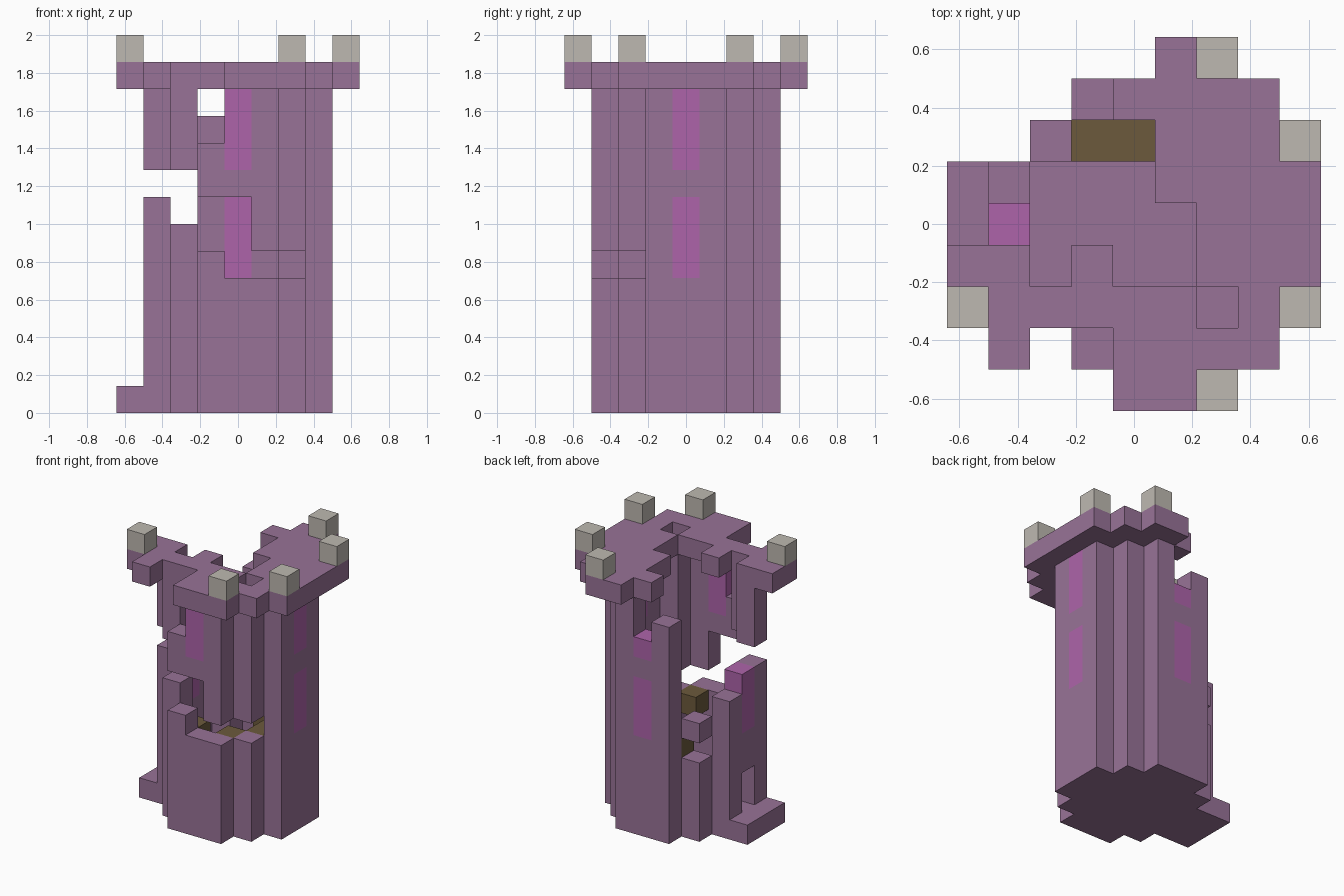
import bpy
import bmesh
from mathutils import Vector

UNIT = 1 / 7  # edge of one block

old = bpy.data.objects.get("Cube")
if old:
    bpy.data.objects.remove(old, do_unlink=True)


def make_material(name, color):
    mat = bpy.data.materials.new(name)
    mat.use_nodes = True
    mat.diffuse_color = (*color, 1)
    bsdf = next(n for n in mat.node_tree.nodes if n.type == 'BSDF_PRINCIPLED')
    bsdf.inputs["Base Color"].default_value = (*color, 1)
    bsdf.inputs["Roughness"].default_value = 0.9
    return mat


purple = make_material("purple_stone", (0.314, 0.171, 0.309))
magenta = make_material("magenta_glass", (0.423, 0.127, 0.402))
brown = make_material("brown_wood", (0.150, 0.102, 0.045))
grey = make_material("grey_stone", (0.515, 0.485, 0.440))

blocks = {}  # (x, y, layer) -> part name


def fill(part, columns, bottom, top):
    """Stack blocks of one part from layer bottom up to, not including, top."""
    for x, y in columns:
        for z in range(bottom, top):
            blocks[x, y, z] = part


def carve(columns, bottom, top):
    for x, y in columns:
        for z in range(bottom, top):
            blocks.pop((x, y, z), None)


def plan(rows):
    """Columns marked # in a map whose first row is the back."""
    half = len(rows) // 2
    return [(i - half, half - j) for j, row in enumerate(rows)
            for i, mark in enumerate(row) if mark == "#"]


WALL_TOP, CAP_TOP = 12, 13

# Round-cornered foundation, doorstep and ring wall
disc = plan(["..###..", ".#####.", "#######", "#######", "#######", ".#####.", "..###.."])
ring = plan(["..###..", ".#...#.", "#.....#", "#.....#", "#.....#", ".#...#.", "..###.."])
fill("foundation", disc, 0, 1)
fill("doorstep", [(-4, -1), (-4, 0), (-4, 1)], 0, 1)
fill("tower_wall", ring, 1, WALL_TOP)

# Two storeys of windows on each side
window_columns = [(3, 0), (-3, 0), (0, 3), (0, -3)]
fill("lower_windows", window_columns, 5, 8)
fill("upper_windows", window_columns, 9, 12)

# Doorway
carve([(-3, 0)], 1, 3)

# Breach in the front wall
carve([(0, -3), (1, -3), (2, -2)], 5, 6)
carve([(-1, -3), (0, -3)], 6, 8)
carve([(-1, -3)], 10, WALL_TOP)

# Ruined left-hand side and back corner
carve([(-2, -2)], 7, 9)
carve([(-3, -1)], 8, 9)
carve([(-3, 0)], 8, WALL_TOP)
carve([(-3, 1)], 7, WALL_TOP)
carve([(-2, 2)], 4, 5)
carve([(-2, 2)], 6, WALL_TOP)
carve([(-1, 3)], 11, WALL_TOP)
carve([(0, 3)], 10, WALL_TOP)

# Remains of the wooden floor
fill("wooden_floor", plan([".###.", "...##", "....#", "....#", ".#.#."])
     , 4, 5)
carve([(-1, 2), (0, 2)], 5, WALL_TOP)

# Broken overhanging roof deck
roof = plan([
    ".....##..",
    "....####.",
    ".....####",
    ".....####",
    "......###",
    "##.#..###",
    "######.##",
    ".#..####.",
    "....###..",
])
fill("roof_deck", roof, WALL_TOP, CAP_TOP)

# Surviving battlements
fill("battlements", [(2, 4), (4, 2), (4, -2), (2, -4), (-4, -2)], CAP_TOP, CAP_TOP + 1)


def build(part, mat):
    """Make one mesh from the exposed sides of a part's blocks."""
    bm = bmesh.new()
    corners = {}

    def vert(point):
        key = tuple(round(2 * c) for c in point)
        if key not in corners:
            corners[key] = bm.verts.new(point * UNIT)
        return corners[key]

    for cell, owner in blocks.items():
        if owner != part:
            continue
        center = Vector(cell) + Vector((0, 0, 0.5))
        for axis in range(3):
            for sign in (-1, 1):
                normal = Vector((0, 0, 0))
                normal[axis] = sign
                if tuple(int(c) for c in Vector(cell) + normal) in blocks:
                    continue
                u = Vector((0, 0, 0))
                u[(axis + 1) % 3] = 1
                v = normal.cross(u)
                bm.faces.new([vert(center + (normal + a * u + b * v) / 2)
                              for a, b in ((-1, -1), (1, -1), (1, 1), (-1, 1))])
    mesh = bpy.data.meshes.new(part)
    bm.to_mesh(mesh)
    bm.free()
    mesh.materials.append(mat)
    bpy.context.collection.objects.link(bpy.data.objects.new(part, mesh))


for part, mat in {
    "foundation": purple, "doorstep": purple, "tower_wall": purple,
    "lower_windows": magenta, "upper_windows": magenta,
    "wooden_floor": brown, "roof_deck": purple, "battlements": grey,
}.items():
    build(part, mat)
